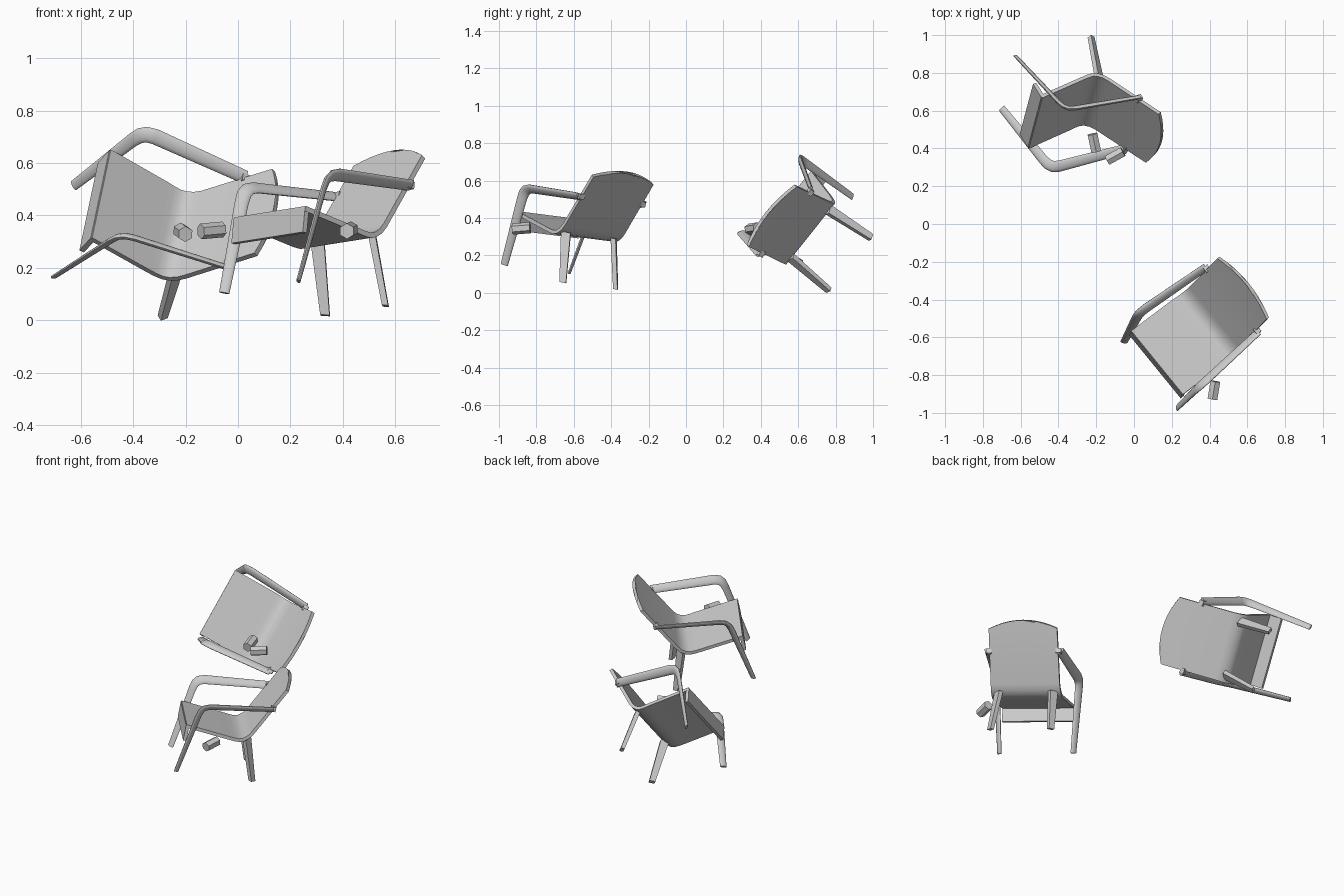
import bpy, bmesh, math
from mathutils import Vector, Matrix

if "Cube" in bpy.data.objects:
    bpy.data.objects.remove(bpy.data.objects["Cube"])


def finish(name, bm, frame, smooth=True):
    bmesh.ops.recalc_face_normals(bm, faces=bm.faces[:])
    me = bpy.data.meshes.new(name)
    bm.to_mesh(me)
    bm.free()
    ob = bpy.data.objects.new(name, me)
    bpy.context.collection.objects.link(ob)
    ob.matrix_world = frame
    if smooth:
        bpy.ops.object.select_all(action='DESELECT')
        ob.select_set(True)
        bpy.context.view_layer.objects.active = ob
        bpy.ops.object.shade_smooth_by_angle(angle=math.radians(40))
    return ob


def loft(rings):
    """Skin a list of closed rings and cap both ends."""
    bm = bmesh.new()
    rows = [[bm.verts.new(p) for p in r] for r in rings]
    n = len(rows[0])
    for r0, r1 in zip(rows, rows[1:]):
        for i in range(n):
            j = (i + 1) % n
            bm.faces.new((r0[i], r0[j], r1[j], r1[i]))
    bm.faces.new(rows[0])
    bm.faces.new(rows[-1])
    return bm


def shell(frame):
    # bent seat and backrest sheet with an arched top edge
    path = [(-.22, .287), (.05, .253), (.08, .249), (.11, .248), (.135, .256),
            (.16, .275), (.18, .303), (.335, .60)]
    cols, th = 10, .02
    rows = []
    for i, (y, z) in enumerate(path):
        p0, p1 = path[max(i - 1, 0)], path[min(i + 1, len(path) - 1)]
        t = Vector((0, p1[0] - p0[0], p1[1] - p0[1])).normalized()
        n = Vector((0, -t.z, t.y)) * th / 2
        half = .218 - .01 * i / (len(path) - 1)
        top, bot = [], []
        for k in range(cols + 1):
            s = 2 * k / cols - 1
            p = Vector((s * half, y, z))
            if i == len(path) - 1:
                p += t * .05 * (1 - s * s)
            top.append(p + n)
            bot.append(p - n)
        rows.append(top + bot[::-1])
    finish("seat_shell", loft(rows), frame)


def box(name, lo, hi, frame):
    bm = bmesh.new()
    lo, hi = Vector(lo), Vector(hi)
    bmesh.ops.create_cube(bm, size=1, matrix=Matrix.Translation((lo + hi) / 2)
                          @ Matrix.Diagonal((*(hi - lo), 1)))
    finish(name, bm, frame, False)


def arm(side, frame):
    # front leg and armrest: one flat bent blade, turned 45 degrees
    path = [(.225, -.228, .0, .040), (.248, -.165, .37, .054), (.250, -.155, .405, .058),
            (.251, -.137, .427, .06), (.250, -.105, .438, .06), (.222, .275, .475, .052)]
    rings = []
    for i, (x, y, z, wid) in enumerate(path):
        p0, p1 = path[max(i - 1, 0)], path[min(i + 1, len(path) - 1)]
        tb, tc = p1[1] - p0[1], p1[2] - p0[2]
        l = math.hypot(tb, tc)
        n = Vector((0, tc / l, -tb / l))
        sx = Vector((side, 0, 0))
        w, d = (n - sx) * .7071, (n + sx) * .7071
        c = Vector((x * side, y, z))
        rings.append([c + w * math.cos(a) * wid / 2 + d * math.sin(a) * wid * .2
                      for a in (2 * math.pi * k / 12 for k in range(12))])
    finish("front_leg_and_arm", loft(rings), frame)
    # small joint between arm and backrest
    x0, x1 = sorted((side * .195, side * .228))
    box("arm_joint", (x0, .258, .462), (x1, .288, .49), frame)


def back_leg(side, frame):
    # straight rear leg, blade turned like the arms
    w, d = Vector((-side, 1, 0)) * .7071, Vector((side, 1, 0)) * .7071
    rings = []
    for c, wid, th in ((Vector((side * .183, .236, 0)), .036, .024),
                       (Vector((side * .165, .155, .262)), .052, .028)):
        rings.append([c + w * wid / 2 * i + d * th / 2 * j
                      for i, j in ((-1, -1), (1, -1), (1, 1), (-1, 1))])
    finish("back_leg", loft(rings), frame, False)


def chair(origin, right, back):
    u = Vector(right).normalized()
    b = Vector(back)
    b = (b - u * b.dot(u)).normalized()
    w = u.cross(b)
    frame = Matrix.Translation(origin) @ Matrix((u, b, w)).transposed().to_4x4()
    shell(frame)
    box("seat_apron", (-.217, -.222, .195), (.217, -.202, .29), frame)
    for side in (-1, 1):
        arm(side, frame)
        back_leg(side, frame)


def roll(name, centre, axis):
    # small loose six-sided cylinder
    bm = bmesh.new()
    bmesh.ops.create_cone(bm, cap_ends=True, segments=6, radius1=.03, radius2=.03, depth=.096)
    rot = Vector(axis).to_track_quat('Z', 'Y').to_matrix().to_4x4()
    ob = finish(name, bm, Matrix.Translation(centre) @ rot)
    bpy.ops.object.shade_smooth_by_angle(angle=math.radians(65))


# upright chair and tipped chair
chair((.265, -.66, .0825), (.628, -.771, .099), (.778, .597, -.192))
chair((-.464, .8125, .249), (-.163, -.615, -.771), (.874, .261, -.412))

# three loose cylinders
roll("cylinder_front", (.423, -.88, .344), (.16, .97, .08))
roll("cylinder_back_left", (-.21, .43, .336), (.2, -.95, -.15))
roll("cylinder_back_right", (-.10, .36, .343), (.87, .48, .08))
